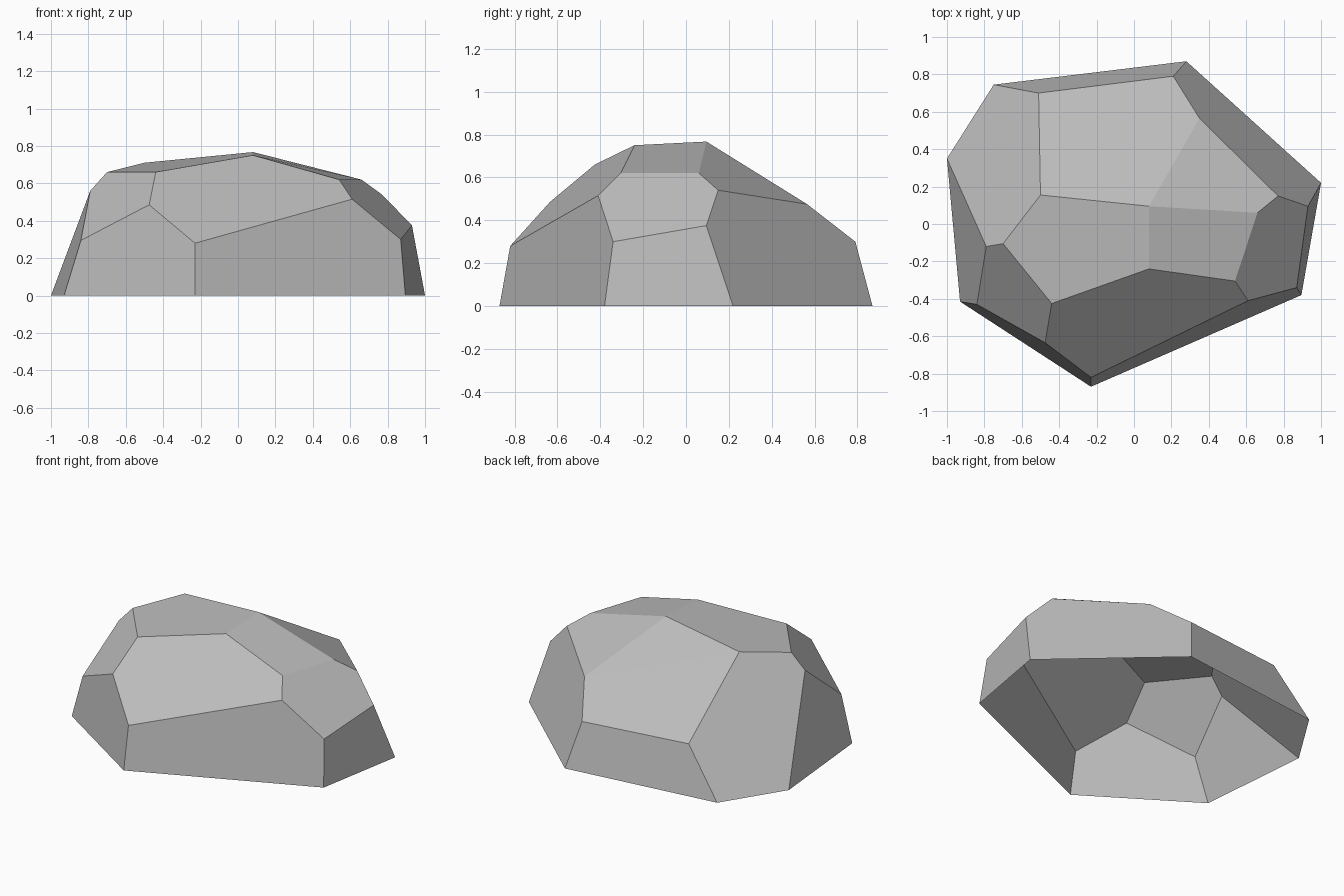
import bpy
import bmesh
from mathutils import Vector

# Remove the default object
default = bpy.data.objects.get("Cube")
if default:
    bpy.data.objects.remove(default, do_unlink=True)


def make_material(name, color):
    material = bpy.data.materials.new(name)
    material.use_nodes = True
    material.diffuse_color = color
    material.node_tree.nodes["Principled BSDF"].inputs["Base Color"].default_value = color
    return material


def add_points(mesh, points):
    for point in points:
        mesh.verts.new(Vector(point))


def build_boulder(name, rings, material):
    """Wrap the corner rings in a faceted shell that is open underneath."""
    mesh = bmesh.new()
    for ring in rings:
        add_points(mesh, ring)
    hull = bmesh.ops.convex_hull(mesh, input=mesh.verts[:])
    unused = {item for key in ("geom_interior", "geom_unused") for item in hull[key]
              if isinstance(item, bmesh.types.BMVert)}
    bmesh.ops.delete(mesh, geom=list(unused), context="VERTS")

    # Open the underside
    bmesh.ops.recalc_face_normals(mesh, faces=mesh.faces[:])
    underside = [face for face in mesh.faces if all(v.co.z < 0.01 for v in face.verts)]
    bmesh.ops.delete(mesh, geom=underside, context="FACES")

    # Merge nearly level triangles into broad chiselled facets
    bmesh.ops.dissolve_limit(mesh, angle_limit=0.06, verts=mesh.verts[:], edges=mesh.edges[:])

    data = bpy.data.meshes.new(name)
    mesh.to_mesh(data)
    mesh.free()
    data.materials.append(material)
    data.shade_flat()
    boulder = bpy.data.objects.new(name, data)
    bpy.context.scene.collection.objects.link(boulder)
    return boulder


# Corners where the rock meets the ground
ground_outline = [(x, y, 0) for x, y in (
    (-1, .35), (-.75, .745), (.28, .87), (1, .22),
    (.895, -.38), (-.23, -.87), (-.93, -.415))]

# Corners at the top of the steep side facets
lower_corners = [
    (-.51, .7, .31), (.21, .79, .3), (.93, .095, .375),
    (.87, -.34, .3), (-.23, -.82, .28), (-.84, -.43, .295)]

# Corners of the sloping shoulder facets
shoulder_corners = [
    (-.79, -.12, .56), (-.475, -.635, .485), (.61, -.41, .515),
    (.77, .15, .54), (.35, .565, .475)]

# Corners of the crown
crown_corners = [
    (-.7, -.105, .66), (-.44, -.425, .66), (.08, -.24, .75),
    (.54, -.305, .62), (.66, .06, .62), (.08, .095, .767), (-.5, .155, .71)]

stone = make_material("stone grey", (.5, .5, .5, 1))
build_boulder("boulder", [ground_outline, lower_corners, shoulder_corners, crown_corners], stone)
